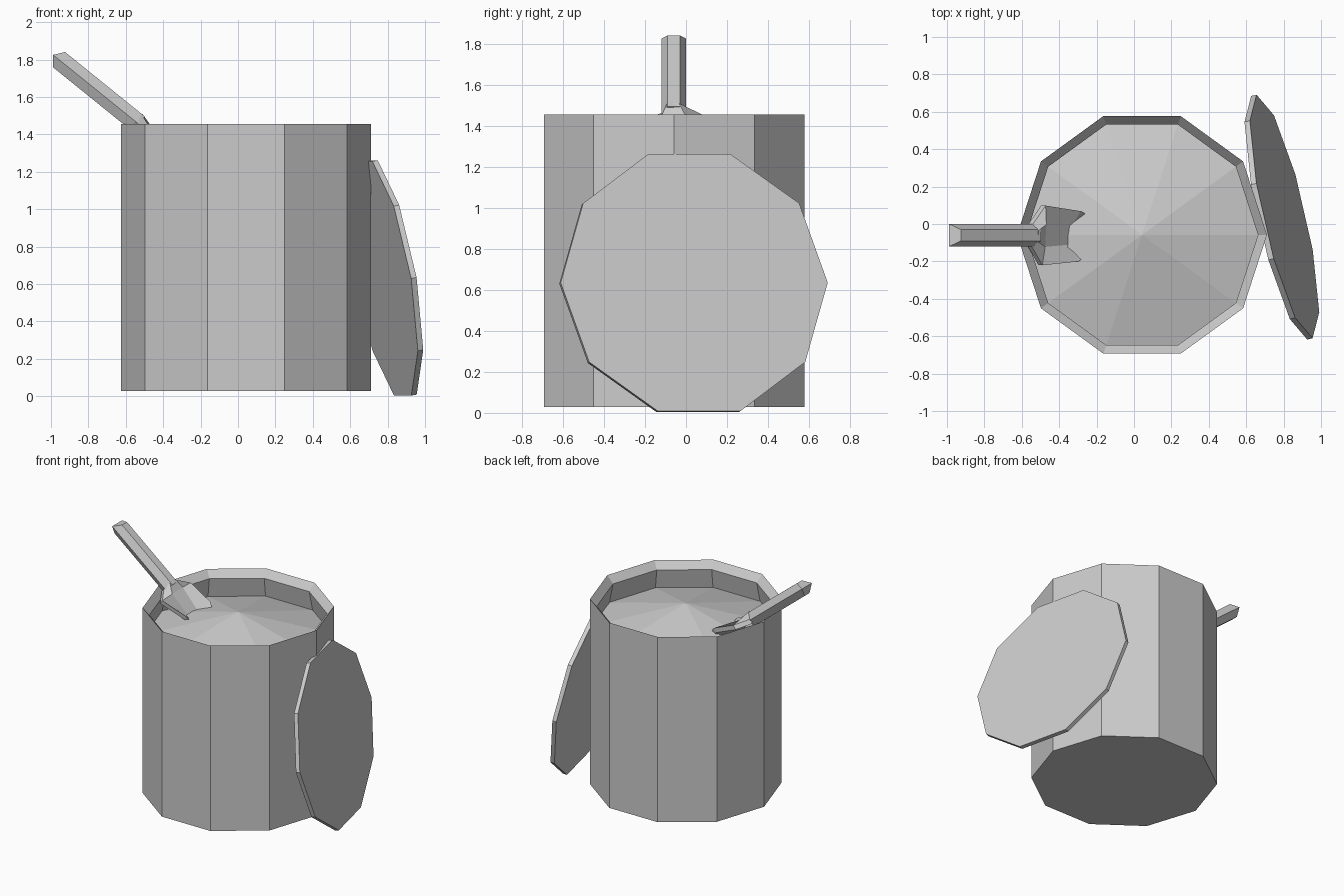
import bpy, bmesh, math
from mathutils import Vector, Matrix

if "Cube" in bpy.data.objects:
    bpy.data.objects.remove(bpy.data.objects["Cube"], do_unlink=True)

grey = bpy.data.materials.new("light_grey")
grey.use_nodes = True
grey.diffuse_color = (0.6, 0.6, 0.6, 1)
grey.node_tree.nodes["Principled BSDF"].inputs["Base Color"].default_value = (0.6, 0.6, 0.6, 1)

SIDES = 10


def finish(name, bm, matrix=None):
    bmesh.ops.recalc_face_normals(bm, faces=bm.faces)
    if matrix:
        bm.transform(matrix)
    mesh = bpy.data.meshes.new(name)
    bm.to_mesh(mesh)
    bm.free()
    mesh.materials.append(grey)
    ob = bpy.data.objects.new(name, mesh)
    bpy.context.collection.objects.link(ob)
    return ob


def loft(bm, rings, cap_start=True, cap_end=True):
    """Skin a list of closed rings of points."""
    loops = [[bm.verts.new(p) for p in ring] for ring in rings]
    for a, b in zip(loops, loops[1:]):
        for i in range(len(a)):
            j = (i + 1) % len(a)
            bm.faces.new((a[i], a[j], b[j], b[i]))
    if cap_start:
        bm.faces.new(loops[0][::-1])
    if cap_end:
        bm.faces.new(loops[-1])
    return loops


def ring(radius, z):
    return [(radius * math.cos(math.tau * i / SIDES),
             radius * math.sin(math.tau * i / SIDES), z) for i in range(SIDES)]


# Container: outer wall, chamfered lip, inner wall, and contents rising to a point
bm = bmesh.new()
profile = [(0.668, 0.028), (0.668, 1.455), (0.62, 1.40), (0.65, 1.25)]
loops = loft(bm, [ring(r, z) for r, z in profile], cap_end=False)
apex = bm.verts.new((0, 0, 1.418))
for i in range(SIDES):
    bm.faces.new((loops[-1][i], loops[-1][(i + 1) % SIDES], apex))
finish("container", bm, Matrix.Translation((0.043, -0.058, 0)))

# Lid leaning against the container
n = Vector((1, 0.23, 0.175)).normalized()
u = Vector((-n.y, n.x, 0)).normalized()
v = n.cross(u)
lean = Matrix((u, v, n)).transposed().to_4x4()
lean.translation = (0.805, 0.04, 0.635)
bm = bmesh.new()
loft(bm, [ring(0.668, -0.03), ring(0.668, 0)])
finish("lid", bm, lean)

# Scoop frame: local x runs down the handle, local z is its upper side
axis = Vector((0.78, 0, -0.63)).normalized()
up = Vector((0.63, 0, 0.78)).normalized()
scoop = Matrix((axis, (0, 1, 0), up)).transposed().to_4x4()
scoop.translation = (-0.545, -0.06, 1.467)

# Six-sided handle with its side corners pushed out at the end
bm = bmesh.new()
hexagon = [(0.06 * math.cos(math.tau * i / 6), 0.06 * math.sin(math.tau * i / 6))
           for i in range(6)]
end = [(-0.57 if abs(h) < 0.01 else -0.53, y, h) for y, h in hexagon]
rings = loft(bm, [end, [(0.02, y, h) for y, h in hexagon]], cap_start=False)
e = rings[0]
bm.faces.new((e[0], e[1], e[2], e[3]))
bm.faces.new((e[0], e[3], e[4], e[5]))
finish("scoop_handle", bm, scoop)

# Trough-shaped scoop head: (distance, rim width, rim height, floor width, floor height)
stations = [(0.0, 0.058, 0.0, 0.03, 0.052),
            (0.07, 0.16, 0.015, 0.06, 0.03),
            (0.27, 0.135, 0.07, 0.05, 0.0),
            (0.36, 0.10, 0.05, 0.04, -0.01)]
bm = bmesh.new()
sections = []
for s, rim_w, rim_h, floor_w, floor_h in stations:
    top = [(-rim_w, rim_h), (-floor_w, floor_h), (floor_w, floor_h), (rim_w, rim_h)]
    outline = top + [(y, h - 0.035) for y, h in reversed(top)]
    sections.append([(s, y, h) for y, h in outline])
loft(bm, sections)
finish("scoop_head", bm, scoop @ Matrix.Rotation(math.radians(5), 4, 'X'))
